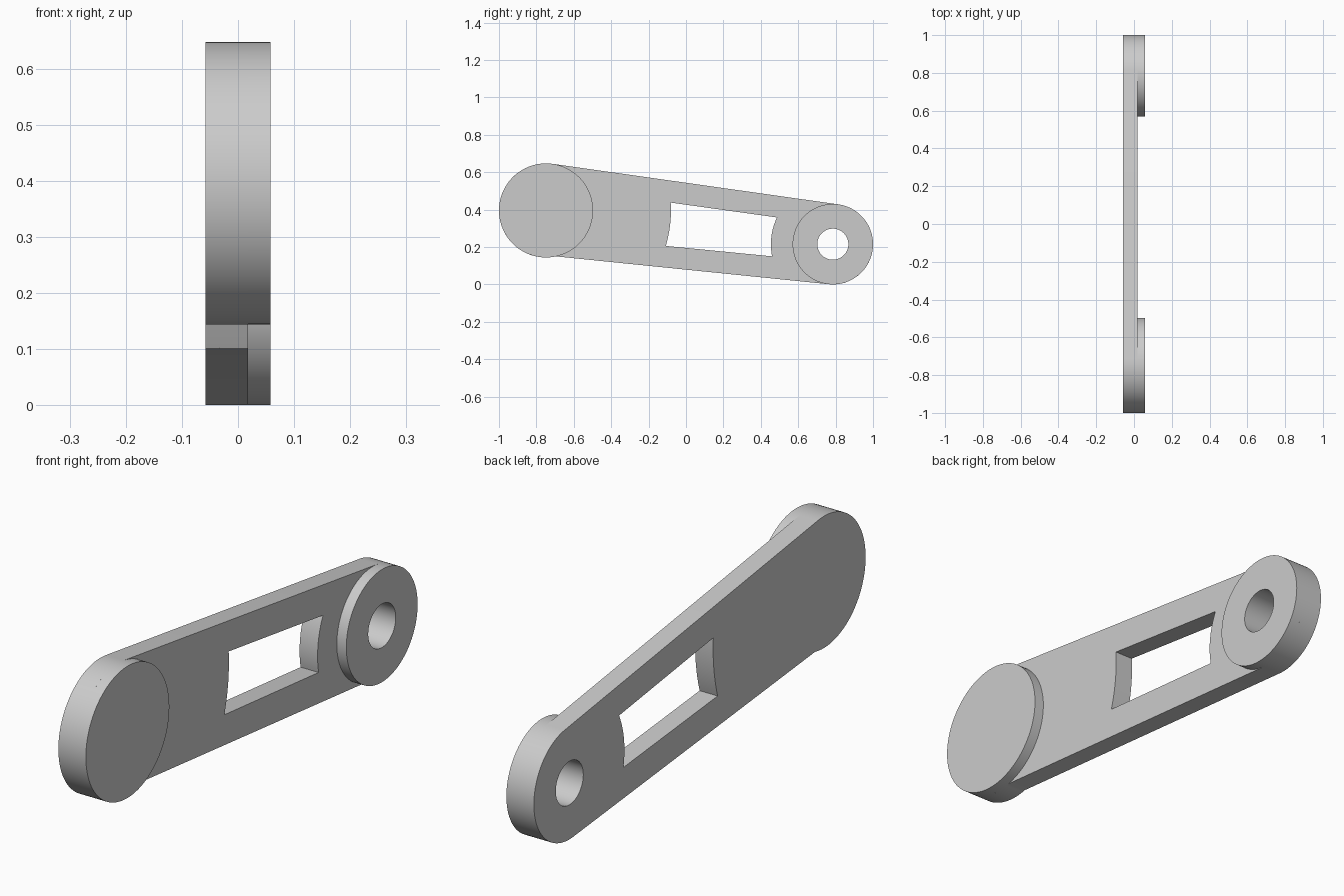
import bpy, bmesh
from math import cos, sin, radians

cube = bpy.data.objects.get("Cube")
if cube:
    bpy.data.objects.remove(cube, do_unlink=True)

# Plain grey for the whole part
grey = bpy.data.materials.new("plain_grey")
grey.use_nodes = True
COLOUR = (0.6, 0.6, 0.6, 1)
grey.diffuse_color = COLOUR
grey.node_tree.nodes["Principled BSDF"].inputs["Base Color"].default_value = COLOUR

# Layout in the (y, z) plane, thickness along x
BIG, BIG_R = (-0.7485, 0.3955), 0.2515
SMALL, SMALL_R = (0.785, 0.215), 0.215
BACK, FACE, BOSS = -0.058, 0.018, 0.058


def arc(centre, radius, start, end, steps):
    """Points along an arc, angles in degrees, both ends included."""
    angles = [radians(start + (end - start) * i / steps) for i in range(steps + 1)]
    return [(centre[0] + radius * cos(a), centre[1] + radius * sin(a)) for a in angles]


def circle(centre, radius, steps=96):
    return arc(centre, radius, 0, 360, steps)[:-1]


def prism(name, outline, x0, x1):
    """Extrude a (y, z) outline from x0 to x1."""
    bm = bmesh.new()
    base = bm.faces.new([bm.verts.new((x0, y, z)) for y, z in outline])
    grown = bmesh.ops.extrude_face_region(bm, geom=[base], use_keep_orig=True)
    verts = [v for v in grown["geom"] if isinstance(v, bmesh.types.BMVert)]
    bmesh.ops.translate(bm, verts=verts, vec=(x1 - x0, 0, 0))
    bmesh.ops.recalc_face_normals(bm, faces=bm.faces)
    mesh = bpy.data.meshes.new(name)
    bm.to_mesh(mesh)
    bm.free()
    mesh.materials.append(grey)
    obj = bpy.data.objects.new(name, mesh)
    bpy.context.collection.objects.link(obj)
    return obj


def activate(obj):
    bpy.ops.object.select_all(action="DESELECT")
    obj.select_set(True)
    bpy.context.view_layer.objects.active = obj


def cut(obj, cutter):
    mod = obj.modifiers.new("cut", "BOOLEAN")
    mod.operation, mod.solver, mod.object = "DIFFERENCE", "EXACT", cutter
    activate(obj)
    bpy.ops.object.modifier_apply(modifier=mod.name)


# Tapered arm with rounded ends
arm = prism("arm_plate",
            arc(BIG, BIG_R, 81.8, 282.3, 64) + arc(SMALL, SMALL_R, 264.1, 441.8, 64),
            BACK, FACE)

# Raised discs on one face
big_boss = prism("large_boss", circle(BIG, BIG_R), FACE, BOSS)
small_boss = prism("small_boss", circle(SMALL, SMALL_R), FACE, BOSS)

# Window with ends concentric to the bosses, and the pivot hole
window = prism("window_cutter",
               arc(BIG, 0.668, -16.5, 3.6, 16) + arc(SMALL, 0.331, 154.4, 191.3, 16),
               -0.2, 0.2)
hole = prism("hole_cutter", circle(SMALL, 0.083, 64), -0.2, 0.2)
cut(arm, window)
cut(arm, hole)
cut(small_boss, hole)
for cutter in (window, hole):
    bpy.data.objects.remove(cutter, do_unlink=True)

for part in (arm, big_boss, small_boss):
    activate(part)
    bpy.ops.object.shade_smooth_by_angle(angle=radians(30))
